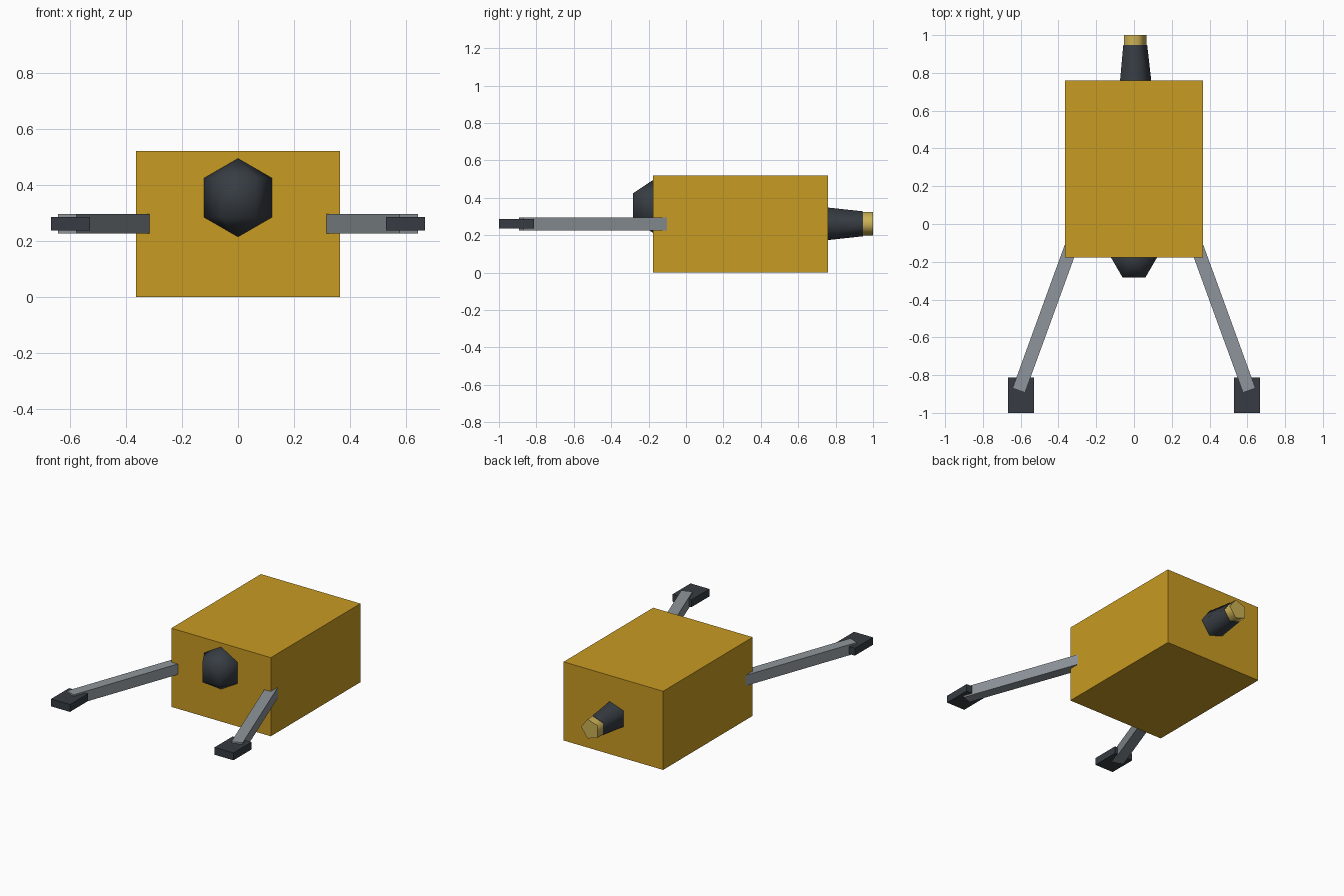
import bpy
import bmesh
from math import cos, sin, tan, pi, radians

default_cube = bpy.data.objects.get("Cube")
if default_cube:
    bpy.data.objects.remove(default_cube, do_unlink=True)


def material(name, rgb):
    mat = bpy.data.materials.new(name)
    mat.use_nodes = True
    color = (*rgb, 1.0)
    mat.diffuse_color = color
    mat.node_tree.nodes["Principled BSDF"].inputs["Base Color"].default_value = color
    return mat


YELLOW = material("amber yellow", (0.58, 0.325, 0.016))
DARK = material("dark slate", (0.038, 0.046, 0.056))
GREY = material("steel grey", (0.27, 0.30, 0.325))
BRASS = material("pale brass", (0.60, 0.44, 0.09))


def finish(obj, name, mat, smooth=False):
    obj.name = obj.data.name = name
    obj.data.materials.append(mat)
    if smooth:
        bpy.ops.object.shade_smooth_by_angle(angle=radians(80))
    return obj


def box(name, center, size, mat, turn=0.0):
    bpy.ops.mesh.primitive_cube_add(size=1, location=center, rotation=(0, 0, turn))
    obj = bpy.context.object
    obj.scale = size
    return finish(obj, name, mat)


def taper(name, y0, r0, y1, r1, z, mat, sides=5):
    """Closed prism along y with a corner pointing to +x."""
    bm = bmesh.new()
    rings = []
    for y, r in ((y0, r0), (y1, r1)):
        angles = [2 * pi * i / sides for i in range(sides)]
        rings.append([bm.verts.new((r * cos(a), y, z + r * sin(a))) for a in angles])
    for i in range(sides):
        j = (i + 1) % sides
        bm.faces.new((rings[0][i], rings[0][j], rings[1][j], rings[1][i]))
    for ring in rings:
        bm.faces.new(ring)
    bmesh.ops.recalc_face_normals(bm, faces=bm.faces)
    mesh = bpy.data.meshes.new(name)
    bm.to_mesh(mesh)
    bm.free()
    obj = bpy.data.objects.new(name, mesh)
    bpy.context.collection.objects.link(obj)
    bpy.ops.object.select_all(action="DESELECT")
    obj.select_set(True)
    bpy.context.view_layer.objects.active = obj
    return finish(obj, name, mat, smooth=True)


MID_Z = 0.261

# Main body block
box("body", (0, 0.291, 0.26), (0.728, 0.936, 0.52), YELLOW)

# Faceted sensor dome half sunk into the front
bpy.ops.mesh.primitive_uv_sphere_add(segments=6, ring_count=3, radius=0.14,
                                     location=(0, -0.178, 0.354))
dome = bpy.context.object
# A ring corner must point to +x
if max(v.co.x for v in dome.data.vertices) < 0.115:
    dome.rotation_euler.z = radians(30)
finish(dome, "front_dome", DARK, smooth=True)

# Rear nozzle and its brass tip
taper("rear_nozzle", 0.70, 0.098, 0.947, 0.070, MID_Z, DARK)
taper("nozzle_tip", 0.93, 0.067, 1.0, 0.067, MID_Z, BRASS)

# Splayed arms with flat pads, one pair
SPLAY = radians(20)
LENGTH = 0.86
for side, sx in (("left", 1), ("right", -1)):
    x = 0.61 - sin(SPLAY) * LENGTH / 2
    y = -0.881 + cos(SPLAY) * LENGTH / 2
    box(side + "_arm", (sx * x, y, MID_Z), (0.07, LENGTH, 0.07), GREY, sx * SPLAY)
    box(side + "_pad", (sx * 0.598, -0.906, MID_Z), (0.138, 0.188, 0.049), DARK)
